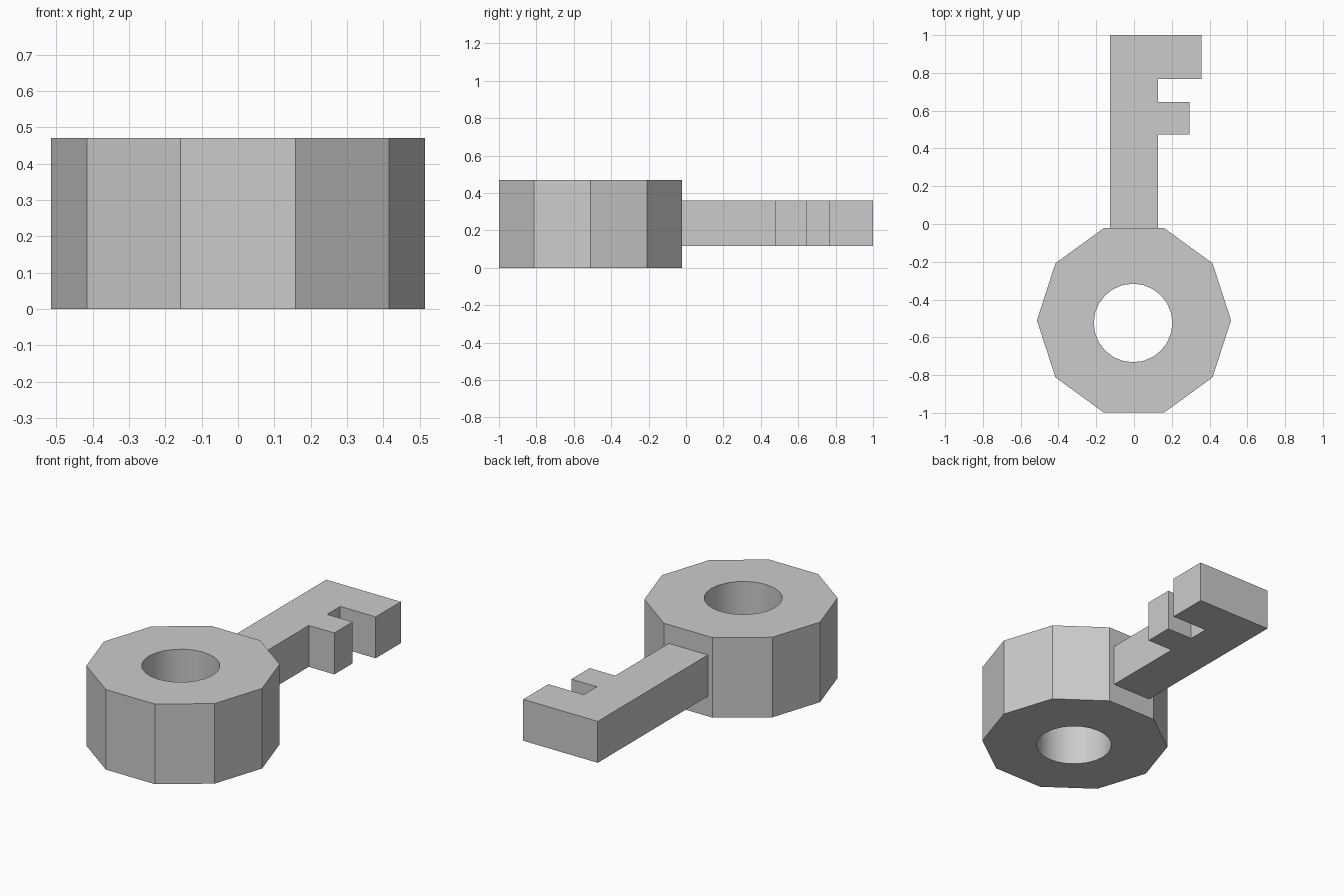
import bpy, bmesh
from math import cos, sin, tau, radians

if "Cube" in bpy.data.objects:
    bpy.data.objects.remove(bpy.data.objects["Cube"])


def prism(name, outline, z0, z1):
    """Extrude a flat outline from z0 up to z1."""
    bm = bmesh.new()
    face = bm.faces.new([bm.verts.new((x, y, z0)) for x, y in outline])
    top = bmesh.ops.extrude_face_region(bm, geom=[face])["geom"]
    verts = [v for v in top if isinstance(v, bmesh.types.BMVert)]
    bmesh.ops.translate(bm, verts=verts, vec=(0, 0, z1 - z0))
    bmesh.ops.recalc_face_normals(bm, faces=bm.faces)
    mesh = bpy.data.meshes.new(name)
    bm.to_mesh(mesh)
    bm.free()
    obj = bpy.data.objects.new(name, mesh)
    bpy.context.collection.objects.link(obj)
    return obj


def polygon(cx, cy, r, n):
    return [(cx + r * cos(tau * i / n), cy + r * sin(tau * i / n)) for i in range(n)]


# Ten-sided bow with a round hole
bow = prism("key_bow", polygon(0, -0.51, 0.514, 10), 0, 0.47)
cutter = prism("hole_cutter", polygon(-0.005, -0.524, 0.208, 24), -0.1, 0.6)
cutter.hide_render = True
cut = bow.modifiers.new("hole", "BOOLEAN")
cut.operation = "DIFFERENCE"
cut.solver = "EXACT"
cut.object = cutter
bpy.context.view_layer.objects.active = bow
bow.select_set(True)
bpy.ops.object.modifier_apply(modifier=cut.name)
bpy.data.objects.remove(cutter)
bpy.ops.object.shade_smooth_by_angle(angle=radians(30))

# Shaft with two teeth of different size
w = 0.127
shaft = [(-w, -0.022), (w, -0.022),
         (w, 0.475), (0.293, 0.475), (0.293, 0.645), (w, 0.645),
         (w, 0.767), (0.357, 0.767), (0.357, 1.0), (-w, 1.0)]
prism("key_shaft", shaft, 0.117, 0.36)
